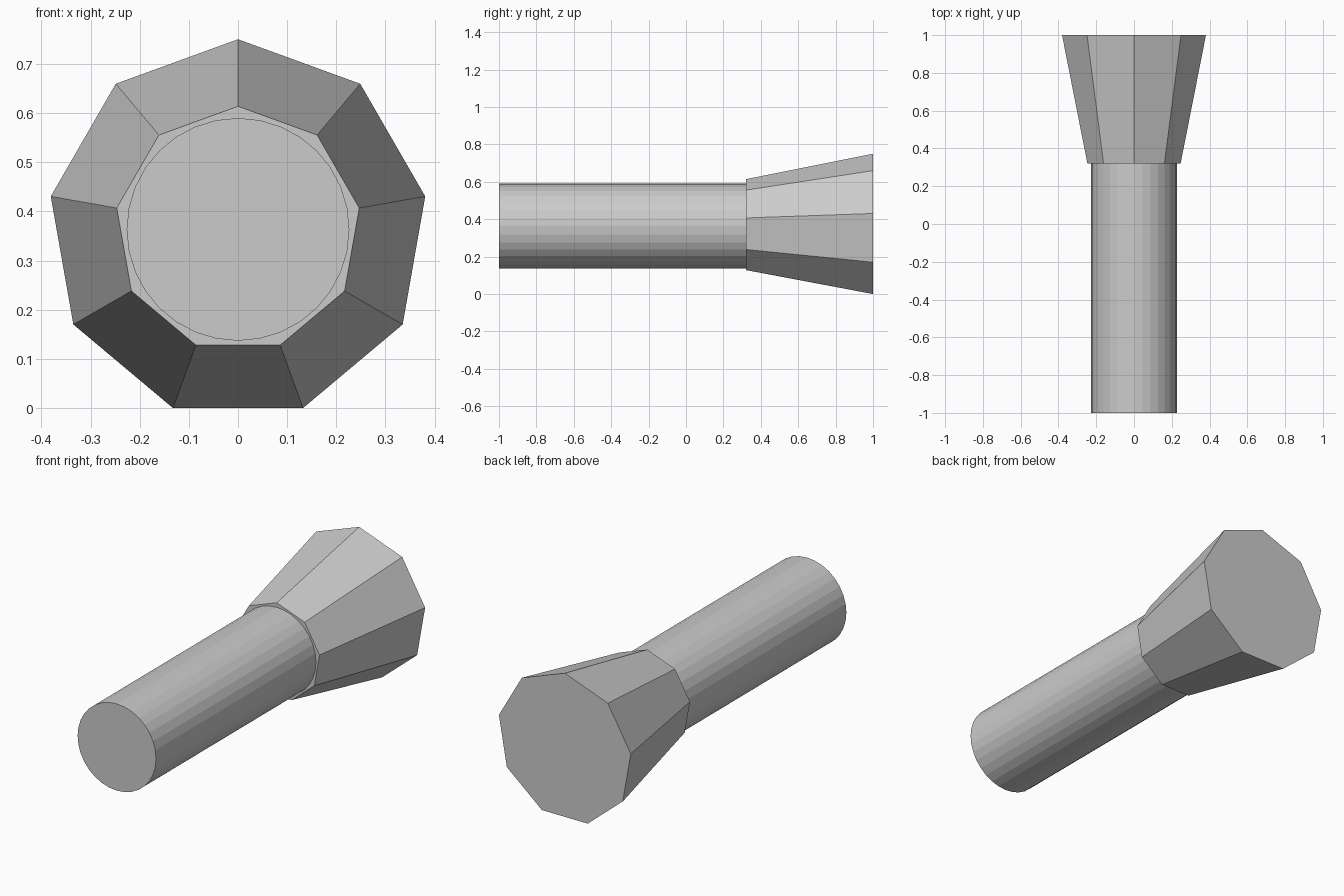
import bpy, bmesh
from math import sin, cos, tau

if "Cube" in bpy.data.objects:
    bpy.data.objects.remove(bpy.data.objects["Cube"])

AXIS_Z = 0.3635  # height of the common axis


def prism(name, sides, y0, r0, y1, r1):
    """Closed flat-faced prism along y, with one corner pointing straight up."""
    bm = bmesh.new()
    rings = []
    for y, r in ((y0, r0), (y1, r1)):
        rings.append([bm.verts.new((r * sin(tau * i / sides), y,
                                    AXIS_Z + r * cos(tau * i / sides)))
                      for i in range(sides)])
    a, b = rings
    for i in range(sides):
        j = (i + 1) % sides
        bm.faces.new((a[i], a[j], b[j], b[i]))
    bm.faces.new(a)
    bm.faces.new(b)
    bmesh.ops.recalc_face_normals(bm, faces=bm.faces)
    mesh = bpy.data.meshes.new(name)
    bm.to_mesh(mesh)
    bm.free()
    obj = bpy.data.objects.new(name, mesh)
    bpy.context.collection.objects.link(obj)
    return obj


# Round handle
prism("handle", 32, -1.0, 0.2265, 0.32, 0.2265)
# Nine-sided flared head
prism("flared_head", 9, 0.32, 0.2505, 1.0, 0.3868)
